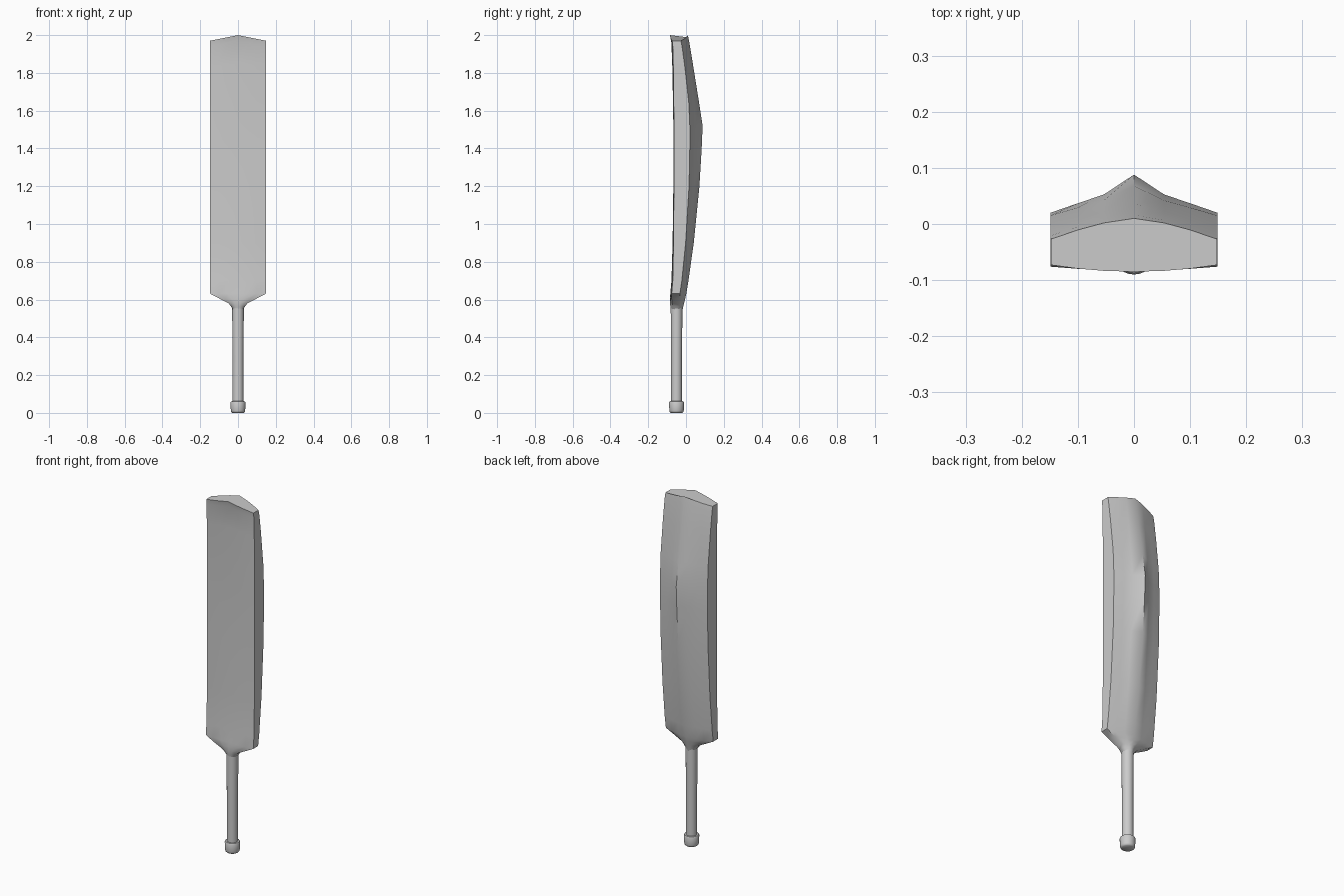
import bpy, bmesh, math

old = bpy.data.objects.get("Cube")
if old:
    bpy.data.objects.remove(old, do_unlink=True)

grey = bpy.data.materials.new("plain_grey")
grey.use_nodes = True
colour = (0.6, 0.6, 0.6, 1)
grey.diffuse_color = colour
grey.node_tree.nodes["Principled BSDF"].inputs["Base Color"].default_value = colour


def loft(name, rings, angle):
    """Skin a stack of equal-length closed rings and cap both ends."""
    bm = bmesh.new()
    rows = [[bm.verts.new(p) for p in ring] for ring in rings]
    n = len(rows[0])
    for a, b in zip(rows, rows[1:]):
        for i in range(n):
            j = (i + 1) % n
            bm.faces.new((a[i], a[j], b[j], b[i]))
    bm.faces.new(rows[0][::-1])
    bm.faces.new(rows[-1])
    bmesh.ops.recalc_face_normals(bm, faces=bm.faces)
    mesh = bpy.data.meshes.new(name)
    bm.to_mesh(mesh)
    bm.free()
    mesh.materials.append(grey)
    obj = bpy.data.objects.new(name, mesh)
    bpy.context.collection.objects.link(obj)
    bpy.ops.object.select_all(action="DESELECT")
    obj.select_set(True)
    bpy.context.view_layer.objects.active = obj
    bpy.ops.object.shade_smooth_by_angle(angle=math.radians(angle))
    return obj


def section(z, drop, w, front, front_edge, back_edge, spine, peak):
    """Blade cross-section; peak 1 is a sharp ridge, 0 a rounded back."""
    ring = []
    steps = (-1, -0.67, -0.36, 0, 0.36, 0.67, 1)
    for s in steps:
        y = front + (front_edge - front) * s * s
        ring.append((w * s, y, z - drop * abs(s)))
    for s in reversed(steps):
        a = abs(s)
        ridge = {1: 0, 0.67: 0.25, 0.36: 0.48, 0: 1}[a]
        k = peak * ridge + (1 - peak) * (1 - a ** 1.5)
        ring.append((w * s, back_edge + (spine - back_edge) * k, z - drop * a))
    return ring


# Blade: height, edge drop, half width, front, front edge, back edge, spine, peak
blade = [
    (0.545, 0, 0.026, -0.080, -0.062, -0.038, -0.018, 0),
    (0.565, 0, 0.038, -0.083, -0.068, -0.036, -0.014, 0),
    (0.580, 0, 0.050, -0.085, -0.073, -0.035, -0.010, 0),
    (0.606, 0, 0.100, -0.085, -0.076, -0.034, -0.004, 0.2),
    (0.632, 0, 0.149, -0.083, -0.076, -0.032, 0.002, 0.3),
    (0.70, 0, 0.149, -0.077, -0.070, -0.022, 0.013, 0.5),
    (0.90, 0, 0.149, -0.071, -0.066, -0.002, 0.041, 0.8),
    (1.20, 0, 0.149, -0.067, -0.064, 0.016, 0.071, 1),
    (1.40, 0, 0.149, -0.066, -0.064, 0.020, 0.083, 1),
    (1.52, 0, 0.149, -0.067, -0.064, 0.020, 0.088, 1),
    (1.65, 0.01, 0.149, -0.069, -0.065, 0.015, 0.068, 0.9),
    (1.85, 0.02, 0.149, -0.073, -0.067, -0.006, 0.036, 0.5),
    (1.97, 0.03, 0.149, -0.078, -0.070, -0.021, 0.016, 0.1),
    (2.00, 0.03, 0.148, -0.085, -0.073, -0.027, 0.010, 0),
]
loft("blade", [section(*row) for row in blade], 50)


def turned(name, profile, sides=24):
    """Round part on the handle axis, from (radius, height) pairs."""
    rings = []
    for r, z in profile:
        rings.append([(r * math.cos(math.tau * i / sides),
                       -0.05 + r * math.sin(math.tau * i / sides), z)
                      for i in range(sides)])
    return loft(name, rings, 50)


# Handle grip and end knob
turned("handle", [(0.029, 0.03), (0.029, 0.3), (0.031, 0.56)])
turned("end_knob", [(0.030, 0.0), (0.036, 0.005), (0.038, 0.012), (0.040, 0.055),
                    (0.037, 0.061), (0.029, 0.062)])
